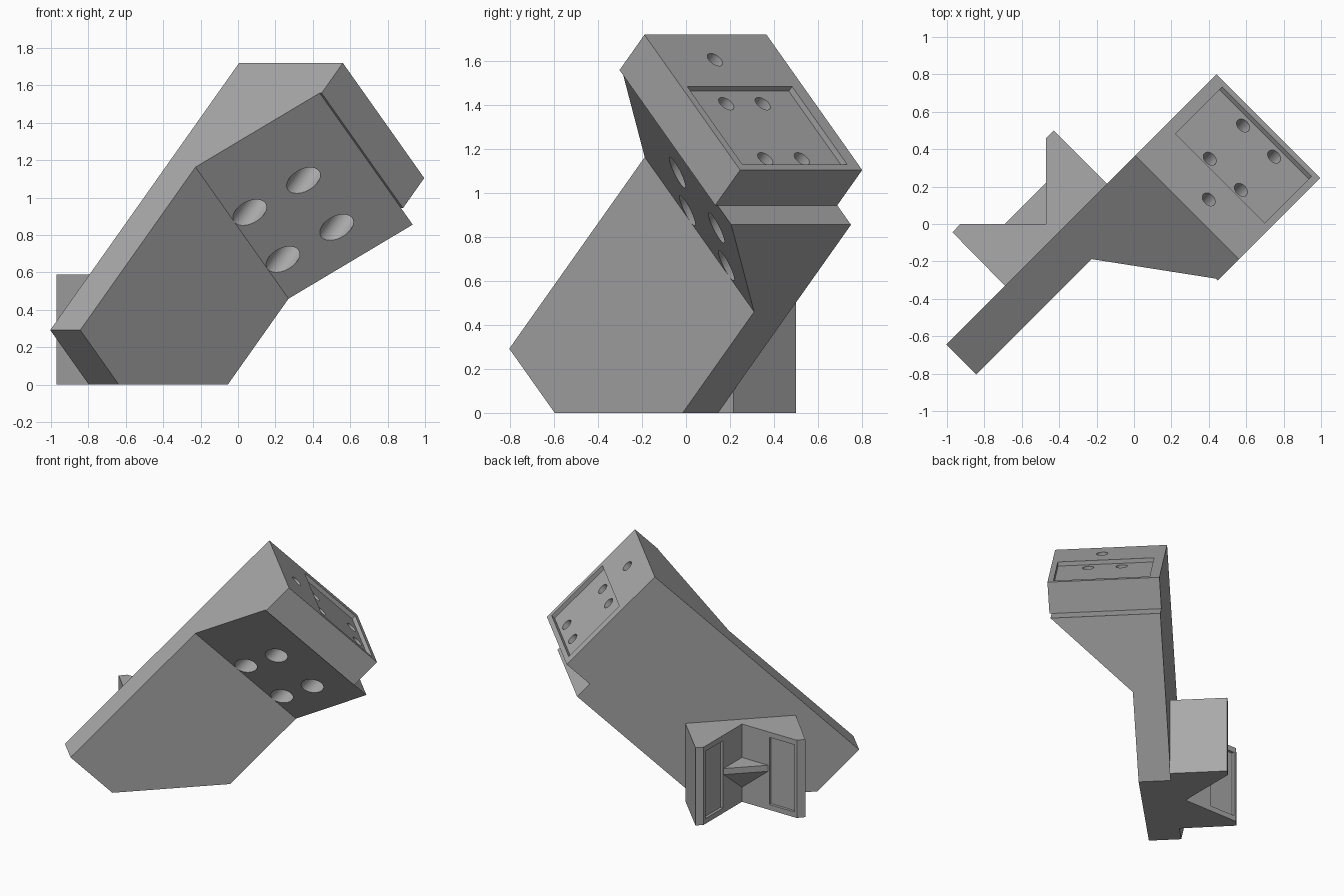
import bpy, bmesh, math
from mathutils import Vector

cube = bpy.data.objects.get("Cube")
if cube:
    bpy.data.objects.remove(cube, do_unlink=True)

grey = bpy.data.materials.new("mid grey")
grey.use_nodes = True
grey.diffuse_color = (0.4, 0.4, 0.4, 1)
grey.node_tree.nodes["Principled BSDF"].inputs["Base Color"].default_value = (0.4, 0.4, 0.4, 1)

# Directions: along the tilted arm, across it, and out of its front face
h = math.sqrt(0.5)
ALONG, ACROSS, OUT = Vector((0.5, 0.5, h)), Vector((-0.5, -0.5, h)), Vector((h, -h, 0))
X, Y, Z = Vector((1, 0, 0)), Vector((0, 1, 0)), Vector((0, 0, 1))


def add(name, bm):
    bmesh.ops.recalc_face_normals(bm, faces=bm.faces)
    mesh = bpy.data.meshes.new(name)
    bm.to_mesh(mesh)
    bm.free()
    mesh.materials.append(grey)
    ob = bpy.data.objects.new(name, mesh)
    bpy.context.collection.objects.link(ob)
    return ob


def prism(name, profile, lo, hi, u, v, w, floor=False):
    """Profile in the u, v plane, extruded along w; optionally cut off at the floor."""
    bm = bmesh.new()
    face = bm.faces.new([bm.verts.new(u * p + v * q + w * lo) for p, q in profile])
    ext = bmesh.ops.extrude_face_region(bm, geom=[face])["geom"]
    bmesh.ops.translate(bm, vec=w * (hi - lo), verts=[e for e in ext if isinstance(e, bmesh.types.BMVert)])
    if floor:
        cut = bmesh.ops.bisect_plane(bm, geom=bm.verts[:] + bm.edges[:] + bm.faces[:],
                                     plane_co=(0, 0, 0), plane_no=(0, 0, 1), clear_inner=True)
        bmesh.ops.edgeloop_fill(bm, edges=[e for e in cut["geom_cut"] if isinstance(e, bmesh.types.BMEdge)])
    return add(name, bm)


def rect(u0, u1, v0, v1):
    return [(u0, v0), (u1, v0), (u1, v1), (u0, v1)]


def circle(u, v, r, n=40):
    return [(u + r * math.cos(math.tau * i / n), v + r * math.sin(math.tau * i / n)) for i in range(n)]


def carve(ob, cutters):
    bpy.context.view_layer.objects.active = ob
    for c in cutters:
        m = ob.modifiers.new("cut", "BOOLEAN")
        m.operation, m.solver, m.object = "DIFFERENCE", "EXACT", c
        bpy.ops.object.modifier_apply(modifier=m.name)
        bpy.data.objects.remove(c, do_unlink=True)


# Main parts: slanted arm with flared end, and the head block on top of it
low, high, back, front = 0.035, 1.03, -0.255, -0.028
seat, tip = 1.175, 1.402
arm = prism("slanted_arm", [(-0.617, back), (-0.617, front), (0.615, front), (seat, 0.515), (seat, back)],
            low, high, ALONG, OUT, ACROSS, floor=True)
head = prism("head_block", rect(0.16, high, back, 0.53), seat, tip, ACROSS, OUT, ALONG)

# Four screw holes with wide bores below, a shallow pocket, and one extra hole
holes = [(b, n) for b in (0.262, 0.617) for n in (0.04, 0.275)]
carve(arm, [prism("bore_cutter", circle(b, n, 0.068), 0.4, 1.3, ACROSS, OUT, ALONG) for b, n in holes])
pocket = prism("pocket_cutter", rect(0.197, 0.697, -0.184, 0.49), tip - 0.03, 1.6, ACROSS, OUT, ALONG)
screws = [prism("screw_cutter", circle(b, n, 0.04), 1.0, 1.6, ACROSS, OUT, ALONG) for b, n in holes]
pin = prism("pin_cutter", circle(0.87, 0.19, 0.04), seat + 0.04, 1.6, ACROSS, OUT, ALONG)
carve(head, [pocket, pin] + screws)

# Corner bracket on the back of the arm, with a pocket in each inner face
cx, top = -0.47, 0.59
bracket = prism("corner_bracket", [(-0.69, -0.33), (-0.97, -0.045), (-0.93, 0), (cx, 0),
                                   (cx, 0.46), (-0.43, 0.5), (-0.145, 0.215)], 0, top, X, Y, Z)
carve(bracket, [prism("panel_cutter", rect(-0.91, -0.70, -0.02, 0.1), 0.04, 0.55, X, Y, Z),
                prism("panel_cutter", rect(cx - 0.1, cx + 0.02, 0.23, 0.44), 0.04, 0.55, X, Y, Z)])

# Triangular shelf in the bracket corner, tapering down to a point
bm = bmesh.new()
for x, y, z in [(cx, 0, 0.336), (cx, 0, 0.11)] + [(px, py, z) for px, py in ((cx - 0.22, 0), (cx, 0.22))
                                                  for z in (0.336, 0.29)]:
    bm.verts.new((x, y, z))
bmesh.ops.convex_hull(bm, input=bm.verts)
bmesh.ops.dissolve_limit(bm, angle_limit=0.01, verts=bm.verts, edges=bm.edges)
shelf = add("corner_shelf", bm)

# Smooth bores, crisp edges elsewhere
for ob in (arm, head):
    bpy.ops.object.select_all(action="DESELECT")
    ob.select_set(True)
    bpy.context.view_layer.objects.active = ob
    bpy.ops.object.shade_smooth_by_angle(angle=math.radians(30))
